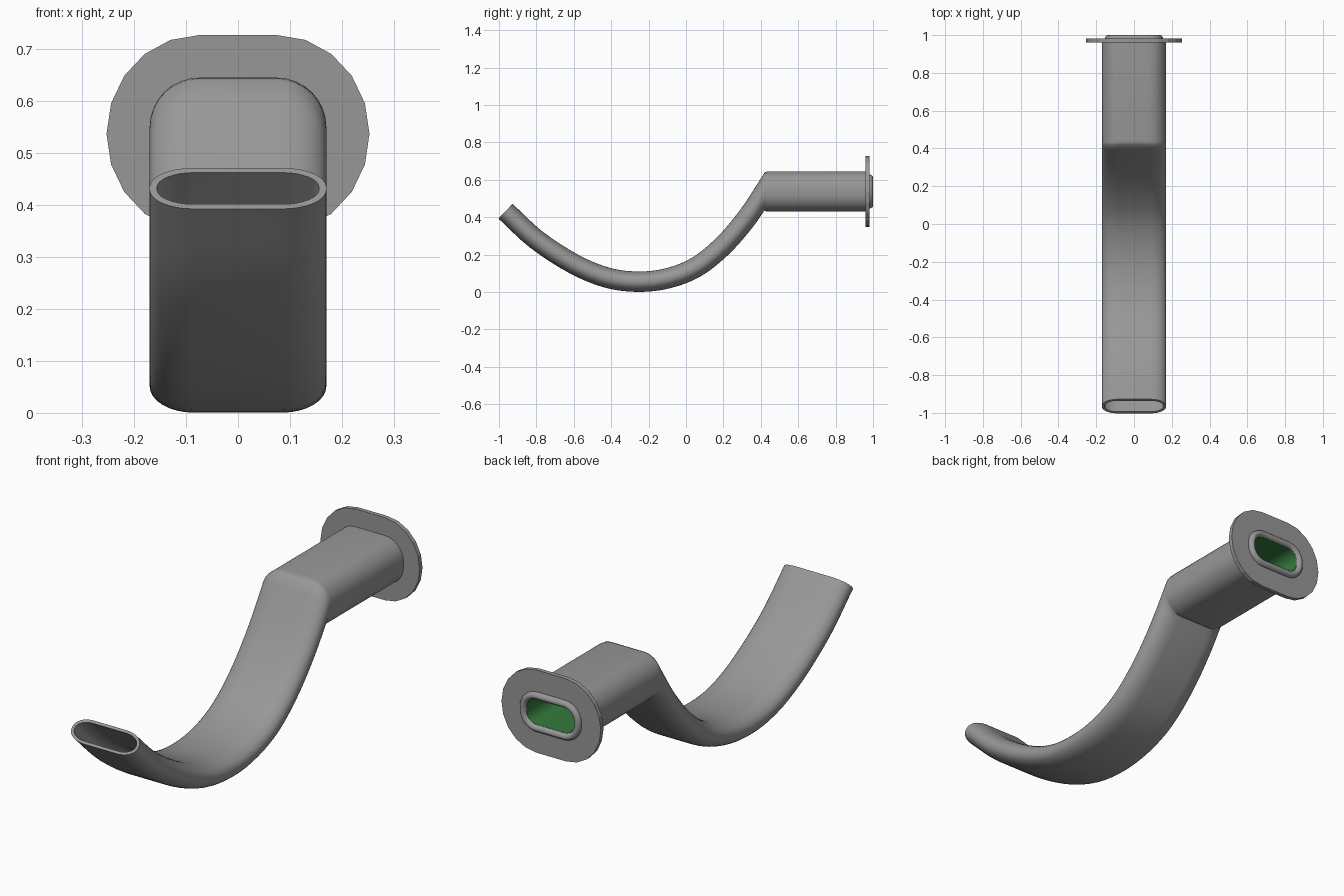
import bpy, bmesh, math
from mathutils import Vector

if "Cube" in bpy.data.objects:
    bpy.data.objects.remove(bpy.data.objects["Cube"])

ZC = 0.537          # axis height of the straight section


def material(name, rgb):
    m = bpy.data.materials.new(name)
    m.diffuse_color = (*rgb, 1)
    m.use_nodes = True
    m.node_tree.nodes["Principled BSDF"].inputs["Base Color"].default_value = m.diffuse_color
    return m


grey = material("dark_grey", (0.31, 0.31, 0.31))
green = material("green", (0.035, 0.195, 0.047))


def ring(c, up, hw, hh, flat, rz, seg=8):
    """Rounded rectangle centred at c=(y,z), height along up=(y,z), width along x."""
    rx = hw - flat
    pts = []
    for q in range(4):
        sx = 1 if q in (0, 3) else -1
        sz = 1 if q in (0, 1) else -1
        for i in range(seg + 1):
            a = math.pi / 2 * (q + i / seg)
            x = sx * flat + rx * math.cos(a)
            h = sz * (hh - rz) + rz * math.sin(a)
            pts.append((x, c[0] + up[0] * h, c[1] + up[1] * h))
    return pts


def straight(y, hw, hh, flat, rz, seg=8):
    return ring((y, ZC), (0, 1), hw, hh, flat, rz, seg)


def loft(name, rings, mat, angle=35):
    """Skin a list of rings, joining the last to the first."""
    n, m = len(rings[0]), len(rings)
    faces = []
    for j in range(m):
        k = (j + 1) % m
        for i in range(n):
            e = (i + 1) % n
            faces.append((j * n + i, j * n + e, k * n + e, k * n + i))
    me = bpy.data.meshes.new(name)
    me.from_pydata([p for r in rings for p in r], [], faces)
    bm = bmesh.new()
    bm.from_mesh(me)
    bmesh.ops.remove_doubles(bm, verts=bm.verts, dist=1e-5)
    bmesh.ops.recalc_face_normals(bm, faces=bm.faces)
    bm.to_mesh(me)
    bm.free()
    me.materials.append(mat)
    ob = bpy.data.objects.new(name, me)
    bpy.context.collection.objects.link(ob)
    bpy.context.view_layer.objects.active = ob
    ob.select_set(True)
    bpy.ops.object.shade_smooth_by_angle(angle=math.radians(angle))
    ob.select_set(False)


# Centre line of the curved section, as (y, z)
path = [Vector(p) for p in [(-0.965, 0.432), (-0.8, 0.28), (-0.6, 0.15), (-0.42, 0.076),
                            (-0.25, 0.055), (-0.09, 0.075), (0.06, 0.136), (0.2, 0.25),
                            (0.32, 0.39), (0.42, ZC)]]
ext = [2 * path[0] - path[1]] + path + [2 * path[-1] - path[-2]]
samples = []
for i in range(1, len(ext) - 2):
    p0, p1, p2, p3 = ext[i - 1:i + 3]
    for s in range(4):
        t = s / 4
        samples.append(0.5 * (2 * p1 + (p2 - p0) * t + (2 * p0 - 5 * p1 + 4 * p2 - p3) * t * t
                              + (3 * p1 - p0 - 3 * p2 + p3) * t ** 3))
samples.append(path[-1])

outer, inner = [], []
for i, c in enumerate(samples):
    tan = (samples[min(i + 1, len(samples) - 1)] - samples[max(i - 1, 0)]).normalized()
    nrm = Vector((-tan.y, tan.x))
    # section tilts to vertical where it meets the straight part
    w = max(0.0, min(1.0, (c.x + 0.1) / 0.52))
    up = nrm.lerp(Vector((0, 1)), w).normalized()
    k = 1 / up.dot(nrm)
    ho, hi = 0.0545 * k, 0.042 * k
    if i == len(samples) - 1:
        ho, hi = 0.102, 0.085
    outer.append(ring(c, up, 0.17, ho, 0.085, ho * 0.93))
    inner.append(ring(c, up, 0.156, hi, 0.085, hi * 0.93))

# Hollow tube: curved part, straight part, open at both ends
outer += [straight(y, 0.17, h, 0.075, h - 0.013)
          for y, h in ((0.432, 0.1065), (0.445, 0.108), (0.965, 0.108))]
inner += [straight(y, 0.155, 0.093, 0.075, 0.08) for y in (0.432, 0.445, 0.965)]
loft("curved_tube", outer + inner[::-1], grey, 60)

# Coloured liner inside the straight part
loft("bite_block", [straight(0.45, 0.158, 0.097, 0.075, 0.084),
                    straight(0.97, 0.158, 0.097, 0.075, 0.084),
                    straight(0.985, 0.122, 0.058, 0.07, 0.052),
                    straight(0.45, 0.122, 0.058, 0.07, 0.052)], green)

# Flat faceted flange
loft("flange", [straight(0.961, 0.253, 0.19, 0.075, 0.19, 5),
                straight(0.981, 0.253, 0.19, 0.075, 0.19, 5),
                straight(0.981, 0.135, 0.072, 0.07, 0.06, 5),
                straight(0.961, 0.135, 0.072, 0.07, 0.06, 5)], grey, 15)

# Rounded lip around the rear opening
rim = []
for i in range(12):
    a = 2 * math.pi * i / 12
    d = 0.0165 * math.cos(a)
    rim.append(straight(0.98 + 0.02 * math.sin(a), 0.1385 + d, 0.0745 + d, 0.07, 0.066 + d))
loft("rear_lip", rim, grey, 60)
